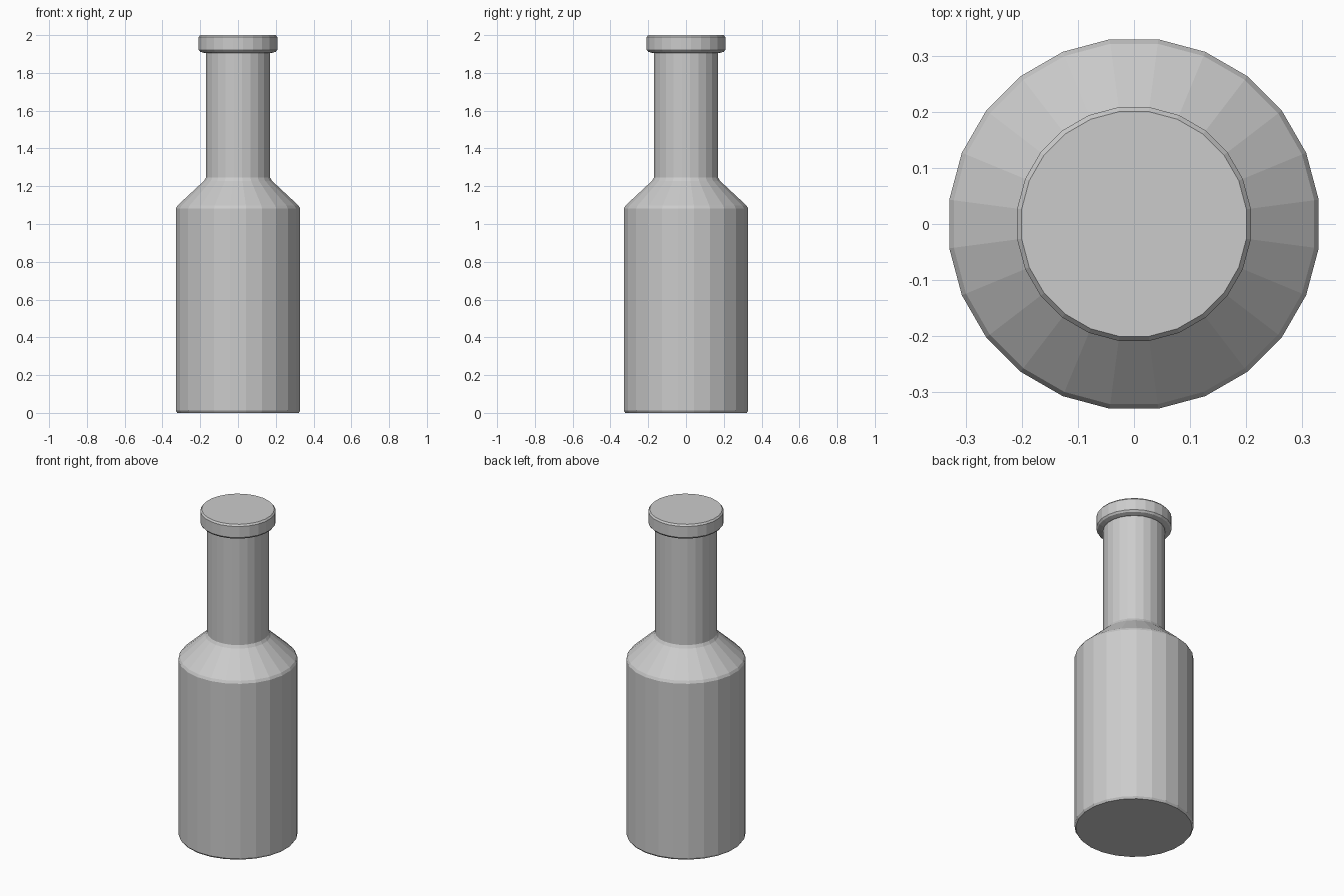
import bpy, bmesh, math

if "Cube" in bpy.data.objects:
    bpy.data.objects.remove(bpy.data.objects["Cube"])

SIDES = 24


def lathe(name, profile):
    """Spin (radius, height) points into a closed faceted solid."""
    bm = bmesh.new()
    rings = []
    for r, z in profile:
        ring = []
        for i in range(SIDES):
            a = 2 * math.pi * (i + 0.5) / SIDES
            ring.append(bm.verts.new((r * math.cos(a), r * math.sin(a), z)))
        rings.append(ring)
    for low, high in zip(rings, rings[1:]):
        for i in range(SIDES):
            j = (i + 1) % SIDES
            bm.faces.new((low[i], low[j], high[j], high[i]))
    bm.faces.new(rings[0][::-1])
    bm.faces.new(rings[-1])
    mesh = bpy.data.meshes.new(name)
    bm.to_mesh(mesh)
    bm.free()
    obj = bpy.data.objects.new(name, mesh)
    bpy.context.collection.objects.link(obj)
    return obj


# Bottle: base edge, body, sloping shoulder, neck, rolled lip with flat top
lathe("bottle", [
    (0.324, 0.0), (0.332, 0.012),
    (0.332, 1.082), (0.324, 1.097),
    (0.182, 1.228), (0.172, 1.245),
    (0.172, 1.905), (0.18, 1.905),
    (0.202, 1.912), (0.21, 1.922),
    (0.21, 1.99), (0.202, 2.0),
])
